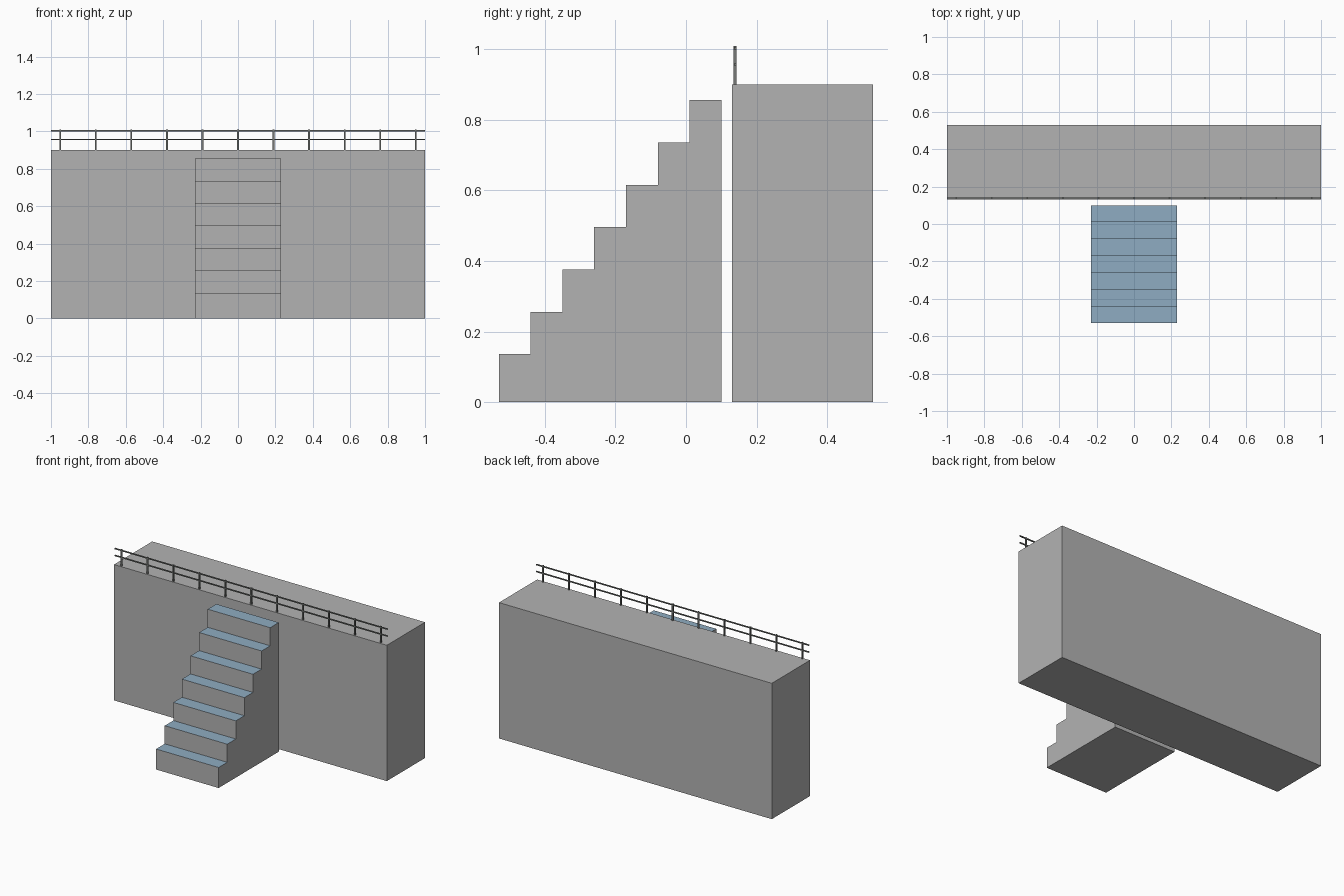
import bpy
import bmesh
from mathutils import Vector

cube = bpy.data.objects.get("Cube")
if cube:
    bpy.data.objects.remove(cube, do_unlink=True)


def make_material(name, rgb):
    mat = bpy.data.materials.new(name)
    mat.use_nodes = True
    colour = (*rgb, 1.0)
    mat.diffuse_color = colour
    mat.node_tree.nodes["Principled BSDF"].inputs["Base Color"].default_value = colour
    return mat


concrete = make_material("concrete_grey", (0.45, 0.45, 0.45))
tread_blue = make_material("tread_blue", (0.275, 0.413, 0.539))
rail_grey = make_material("rail_grey", (0.18, 0.19, 0.18))


def finish(name, bm, *materials):
    bmesh.ops.recalc_face_normals(bm, faces=bm.faces)
    mesh = bpy.data.meshes.new(name)
    bm.to_mesh(mesh)
    bm.free()
    for mat in materials:
        mesh.materials.append(mat)
    obj = bpy.data.objects.new(name, mesh)
    bpy.context.collection.objects.link(obj)
    return obj


def box(name, low, high, mat):
    low, high = Vector(low), Vector(high)
    bm = bmesh.new()
    bmesh.ops.create_cube(bm, size=1)
    bmesh.ops.scale(bm, vec=high - low, verts=bm.verts)
    bmesh.ops.translate(bm, vec=(low + high) / 2, verts=bm.verts)
    return finish(name, bm, mat)


# Raised platform
DECK = 0.90
box("platform", (-1, 0.13, 0), (1, 0.53, DECK), concrete)

# Staircase: stepped side profile pushed across its width
STEPS, RUN, RISE, FIRST = 7, 0.09, 0.12, 0.136
HALF_WIDTH, FRONT = 0.229, -0.53
profile = [(FRONT, 0)]
for i in range(STEPS):
    z = FIRST + i * RISE
    profile += [(FRONT + i * RUN, z), (FRONT + (i + 1) * RUN, z)]
profile.append((FRONT + STEPS * RUN, 0))

bm = bmesh.new()
side = bm.faces.new([bm.verts.new((-HALF_WIDTH, y, z)) for y, z in profile])
extruded = bmesh.ops.extrude_face_region(bm, geom=[side], use_keep_orig=True)
moved = [g for g in extruded["geom"] if isinstance(g, bmesh.types.BMVert)]
bmesh.ops.translate(bm, vec=(2 * HALF_WIDTH, 0, 0), verts=moved)
bmesh.ops.recalc_face_normals(bm, faces=bm.faces)
# Treads are the faces that look up
for face in bm.faces:
    face.material_index = 1 if face.normal.z > 0.5 else 0
finish("staircase", bm, concrete, tread_blue)

# Railing along the front edge of the platform
RAIL_Y, POST, BAR = 0.139, 0.0045, 0.0035
for i in range(11):
    x = -0.95 + i * 0.19
    box(f"railing_post_{i + 1}", (x - POST, RAIL_Y - POST, DECK),
        (x + POST, RAIL_Y + POST, 1.01), rail_grey)
for name, z in (("top_rail", 1.003), ("middle_rail", 0.957)):
    box(name, (-1, RAIL_Y - BAR, z - BAR), (1, RAIL_Y + BAR, z + BAR), rail_grey)
